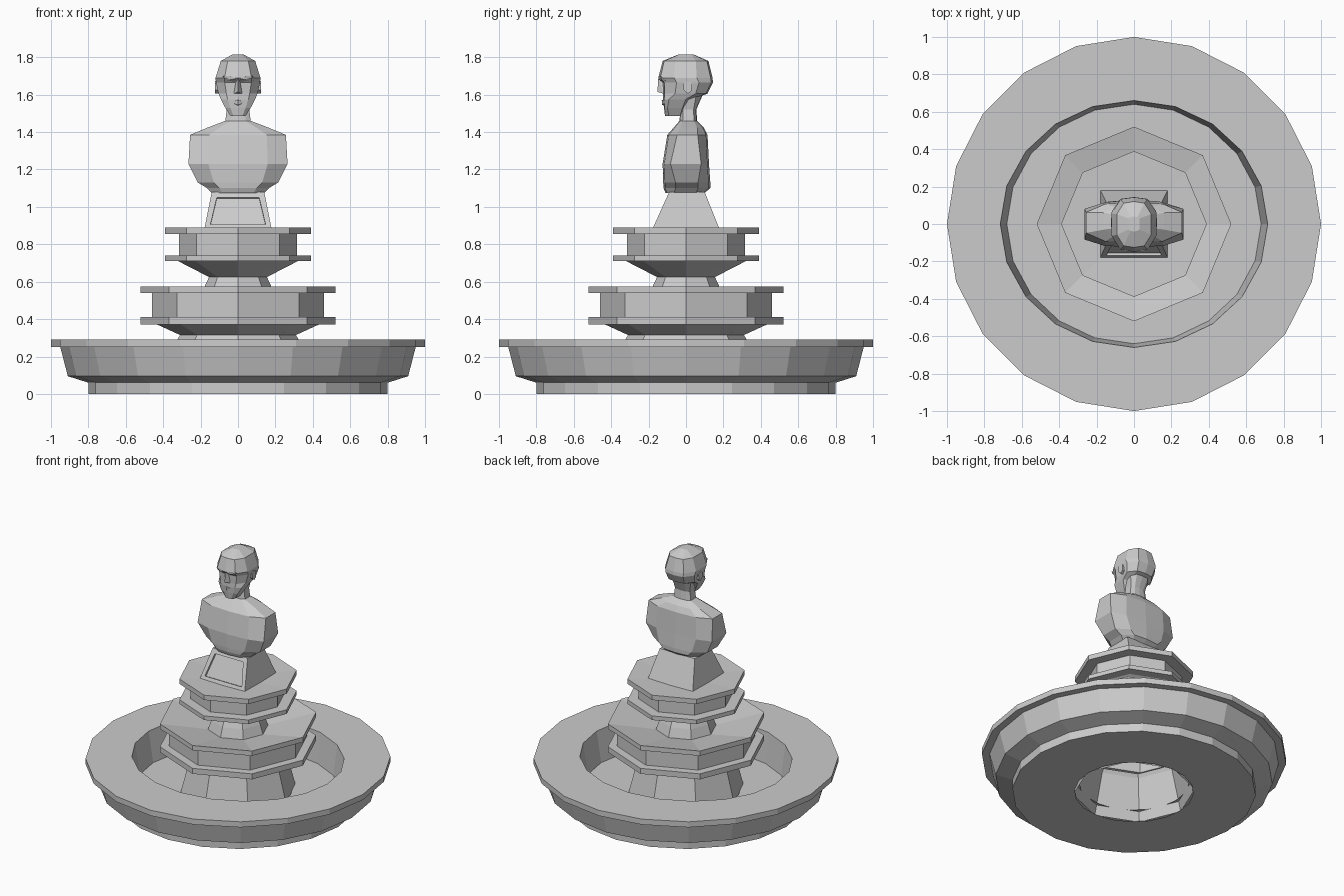
import bpy, bmesh, math

if "Cube" in bpy.data.objects:
    bpy.data.objects.remove(bpy.data.objects["Cube"])


def finish(name, bm):
    bmesh.ops.recalc_face_normals(bm, faces=bm.faces)
    mesh = bpy.data.meshes.new(name)
    bm.to_mesh(mesh)
    bm.free()
    obj = bpy.data.objects.new(name, mesh)
    bpy.context.collection.objects.link(obj)
    return obj


def loft(name, rings, cap=True, loop=False):
    """Skin a stack of equal-length point rings."""
    bm = bmesh.new()
    vr = [[bm.verts.new(p) for p in ring] for ring in rings]
    n = len(vr[0])
    pairs = list(zip(vr, vr[1:])) + ([(vr[-1], vr[0])] if loop else [])
    for a, b in pairs:
        for i in range(n):
            j = (i + 1) % n
            bm.faces.new((a[i], a[j], b[j], b[i]))
    if cap:
        bm.faces.new(vr[0])
        bm.faces.new(vr[-1])
    return finish(name, bm)


def lathe(name, profile, sides):
    """Profile entries are (x radius, y radius, z)."""
    rings = []
    for rx, ry, z in profile:
        angles = [2 * math.pi * i / sides for i in range(sides)]
        rings.append([(rx * math.cos(t), ry * math.sin(t), z) for t in angles])
    return loft(name, rings, cap=False)


def body_ring(z, hx, c, f, b, k=0.6, s=0.93):
    """Mirrored ten-sided section: half width, side flat, front and back depth."""
    m = (f + b) / 2
    fs, bs = m + (f - m) * s, m + (b - m) * s
    half = [(k * hx, fs), (hx, m - c), (hx, m + c), (k * hx, bs)]
    pts = [(0, f)] + half + [(0, b)] + [(-x, y) for x, y in reversed(half)]
    return [(x, y, z) for x, y in pts]


def wedge(name, pts):
    """Convex hull of a few points, for small facial features."""
    bm = bmesh.new()
    vs = [bm.verts.new(p) for p in pts]
    bmesh.ops.convex_hull(bm, input=vs)
    return finish(name, bm)


# Wide lower basin with a hollow pool
lathe("basin", [(.39, .39, 0), (.8, .8, 0), (.8, .8, .06), (.91, .91, .095),
                (.95, .95, .25), (1, 1, .25), (1, 1, .29), (.715, .66, .29),
                (.68, .64, .07), (.36, .36, .07)], 20)


# Octagonal tiers, each a column, flare, drum and two slabs
def tier(name, pts):
    lathe(name, [(r, r, z) for r, z in pts], 8)


tier("lower_tier", [(.40, 0), (.325, .29), (.31, .315), (.43, .37), (.52, .37),
                    (.52, .41), (.46, .41), (.46, .54), (.52, .54), (.52, .575),
                    (.20, .51), (.001, .51)])
tier("upper_tier", [(.20, .51), (.178, .575), (.155, .625), (.32, .71), (.39, .71),
                    (.39, .74), (.315, .74), (.315, .855), (.39, .855), (.39, .89),
                    (.16, .88), (.001, .88)])

# Tapered pedestal with a recessed front panel
bm = bmesh.new()
lo = [bm.verts.new((x, y, .88)) for x, y in ((-.18, -.18), (.18, -.18), (.18, .18), (-.18, .18))]
hi = [bm.verts.new((x, y, 1.08)) for x, y in ((-.14, -.09), (.14, -.09), (.14, .10), (-.14, .10))]
bm.faces.new(lo[::-1])
bm.faces.new(hi)
sides = [bm.faces.new((lo[i], lo[(i + 1) % 4], hi[(i + 1) % 4], hi[i])) for i in range(4)]
bm.normal_update()
bmesh.ops.inset_region(bm, faces=[sides[0]], thickness=.042)
panel = bmesh.ops.extrude_face_region(bm, geom=[sides[0]])
pv = [v for v in panel["geom"] if isinstance(v, bmesh.types.BMVert)]
bmesh.ops.translate(bm, verts=pv, vec=(0, .014, -.006))
bmesh.ops.delete(bm, geom=[sides[0]], context='FACES')
finish("pedestal", bm)

# Armless torso and neck
loft("torso", [body_ring(*r) for r in (
    (1.075, .14, .06, -.11, .10),
    (1.10, .165, .06, -.12, .13),
    (1.13, .215, .06, -.122, .13),
    (1.23, .265, .082, -.125, .123),
    (1.385, .256, .055, -.10, .115),
    (1.425, .16, .045, -.065, .095),
    (1.46, .068, .03, -.035, .06),
    (1.52, .06, .028, -.03, .055),
    (1.60, .075, .03, -.04, .09))])

# Head
loft("head", [body_ring(*r) for r in (
    (1.485, .04, .03, -.112, -.012),
    (1.53, .068, .04, -.118, .0),
    (1.575, .092, .045, -.122, .03),
    (1.605, .104, .055, -.122, .115),
    (1.665, .118, .06, -.125, .144),
    (1.69, .12, .06, -.148, .142),
    (1.78, .092, .055, -.125, .12),
    (1.815, .03, .03, -.04, .04))])

# Nose and lips
wedge("nose", [(0, -.148, 1.69), (-.012, -.12, 1.68), (.012, -.12, 1.68), (0, -.153, 1.615),
               (-.022, -.12, 1.605), (.022, -.12, 1.605)])
wedge("lips", [(-.04, -.112, 1.56), (.04, -.112, 1.56), (0, -.13, 1.57),
               (0, -.128, 1.545), (0, -.11, 1.54), (0, -.11, 1.575)])

# Mirrored brows and ears
for side, s in (("left", -1), ("right", 1)):
    wedge(side + "_brow", [(s * x, y, z) for x, y, z in (
        (.01, -.148, 1.685), (.01, -.12, 1.665), (.08, -.135, 1.70),
        (.085, -.11, 1.675), (.04, -.148, 1.70), (.04, -.145, 1.68))])
    wedge(side + "_ear", [(s * x, y, z) for x in (.095, .124) for y, z in (
        (-.015, 1.66), (.005, 1.672), (.032, 1.662), (.03, 1.62), (.01, 1.605), (-.012, 1.625))])
